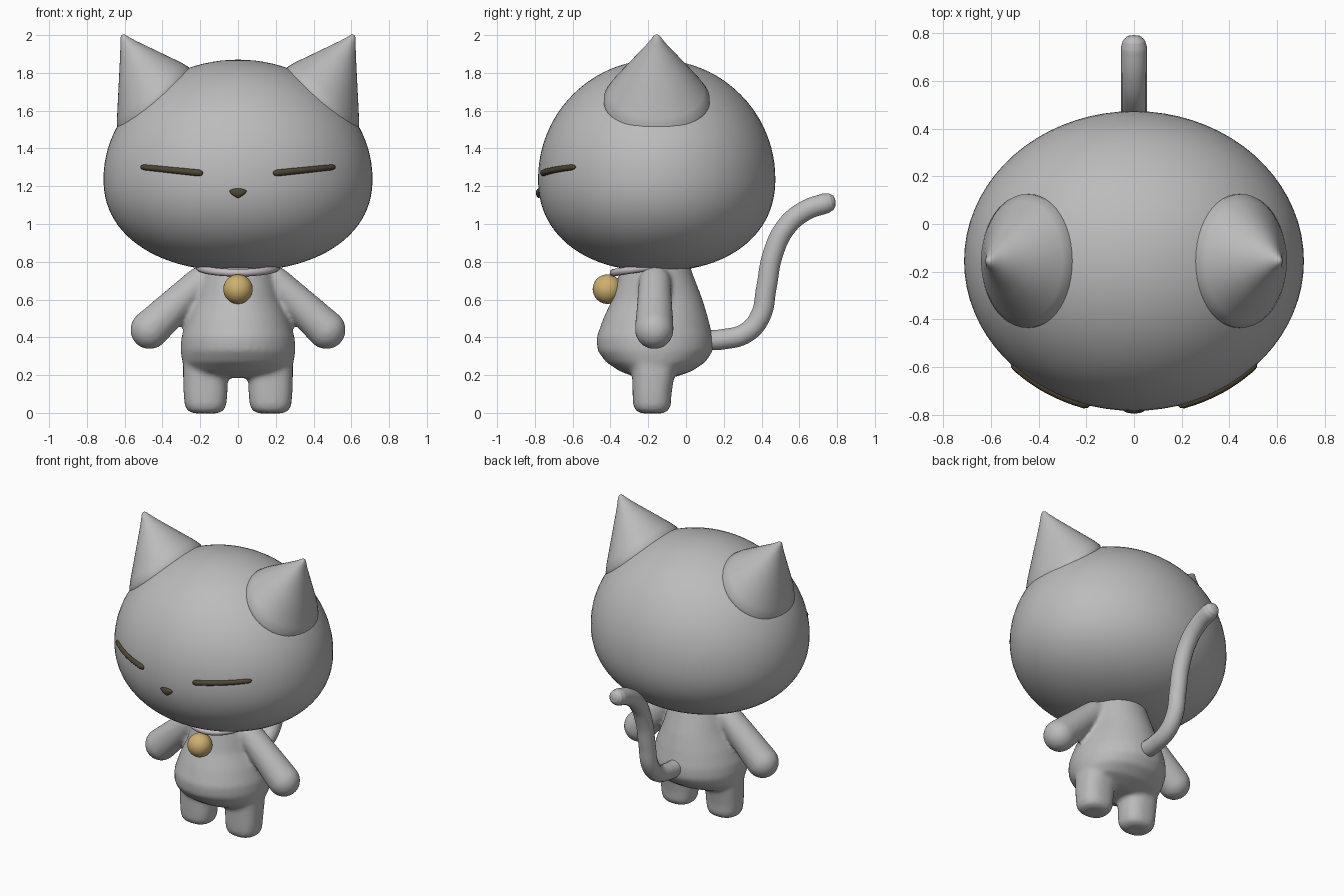
import bpy, bmesh, math
from mathutils import Vector, Matrix

if "Cube" in bpy.data.objects:
    bpy.data.objects.remove(bpy.data.objects["Cube"])

MID_Y = -0.155


def material(name, rgb):
    m = bpy.data.materials.new(name)
    m.use_nodes = True
    m.diffuse_color = (*rgb, 1)
    m.node_tree.nodes["Principled BSDF"].inputs["Base Color"].default_value = (*rgb, 1)
    return m


grey = material("soft grey", (0.5, 0.5, 0.5))
pale = material("pale collar", (0.56, 0.51, 0.55))
gold = material("gold", (0.62, 0.43, 0.16))
brown = material("dark brown", (0.075, 0.058, 0.035))


def finish(bm, name, mat):
    bmesh.ops.recalc_face_normals(bm, faces=bm.faces)
    for f in bm.faces:
        f.smooth = True
    me = bpy.data.meshes.new(name)
    bm.to_mesh(me)
    bm.free()
    ob = bpy.data.objects.new(name, me)
    me.materials.append(mat)
    bpy.context.collection.objects.link(ob)
    return ob


def loft(bm, rings, n=40, power=2.0):
    """Skin rings given as (centre, u axis, v axis); power squares the section."""
    loops = []
    for c, u, v in rings:
        loop = []
        for i in range(n):
            a = math.tau * i / n
            cu, sv = math.cos(a), math.sin(a)
            e = 2 / power
            loop.append(bm.verts.new(Vector(c)
                        + Vector(u) * math.copysign(abs(cu) ** e, cu)
                        + Vector(v) * math.copysign(abs(sv) ** e, sv)))
        loops.append(loop)
    for a, b in zip(loops, loops[1:]):
        for i in range(n):
            j = (i + 1) % n
            bm.faces.new((a[i], a[j], b[j], b[i]))
    bm.faces.new(loops[0])
    bm.faces.new(loops[-1])


def upright(rows):
    """Rows of z, centre x, centre y, half width, half depth."""
    return [((x, y, z), (w, 0, 0), (0, d, 0)) for z, x, y, w, d in rows]


def ball(bm, centre, size):
    m = Matrix.Translation(centre) @ Matrix.Diagonal((*size, 1))
    return bmesh.ops.create_uvsphere(bm, u_segments=32, v_segments=20, radius=1, matrix=m)["verts"]


def tube(name, points, depth, mat):
    """Round tube through (x, y, z, relative radius) points."""
    cu = bpy.data.curves.new(name, "CURVE")
    cu.dimensions = "3D"
    cu.bevel_depth = depth
    cu.bevel_resolution = 5
    cu.use_fill_caps = True
    sp = cu.splines.new("BEZIER")
    sp.resolution_u = 8
    sp.bezier_points.add(len(points) - 1)
    for bp, (x, y, z, r) in zip(sp.bezier_points, points):
        bp.co = (x, y, z)
        bp.radius = r
        bp.handle_left_type = bp.handle_right_type = "AUTO"
    cu.materials.append(mat)
    ob = bpy.data.objects.new(name, cu)
    bpy.context.collection.objects.link(ob)
    return ob


# Head: egg with a round crown and a fuller jaw
HEAD_Z, CROWN, JAW, HEAD_W, HEAD_D = 1.24, 0.63, 0.49, 0.712, 0.628


def head_radius(z):
    h = z - HEAD_Z
    if h > 0:
        return math.sqrt(max(0, 1 - (h / CROWN) ** 2))
    return max(0, 1 - (-h / JAW) ** 2.2) ** (1 / 2.2)


def face_y(x, z):
    return MID_Y - HEAD_D * math.sqrt(max(0, head_radius(z) ** 2 - (x / HEAD_W) ** 2))


bm = bmesh.new()
rows = []
for i in range(49):
    a = math.pi * (i / 48 - 0.5)
    z = HEAD_Z + math.sin(a) * (CROWN if a > 0 else JAW)
    r = max(head_radius(z), 0.002)
    rows.append((z, 0, MID_Y, HEAD_W * r, HEAD_D * r))
loft(bm, upright(rows), 72)
finish(bm, "head", grey)

# Ears: leaning cones with rounded tips
for side, label in ((1, "left"), (-1, "right")):
    base, tip = Vector((0.45 * side, MID_Y, 1.665)), Vector((0.615 * side, MID_Y, 2.0))
    rings = []
    for t, s in ((-0.15, 1.0), (0, 1.0), (0.12, 0.9), (0.5, 0.52), (0.8, 0.22),
                 (0.92, 0.11), (0.97, 0.07), (0.995, 0.03), (1.0, 0.004)):
        rings.append((base.lerp(tip, t), (0.19 * s * side, 0, -0.165 * s), (0, 0.28 * s, 0)))
    bm = bmesh.new()
    loft(bm, rings, 48)
    finish(bm, label + "_ear", grey)

# Body: pear torso, arms and legs fused into one soft skin
bm = bmesh.new()
loft(bm, upright([
    (0.82, 0, -0.16, 0.17, 0.17), (0.75, 0, -0.16, 0.19, 0.19),
    (0.6, 0, -0.152, 0.225, 0.24), (0.5, 0, -0.16, 0.268, 0.278),
    (0.4, 0, -0.166, 0.3, 0.308), (0.33, 0, -0.163, 0.305, 0.306),
    (0.27, 0, -0.16, 0.295, 0.265), (0.22, 0, -0.16, 0.27, 0.19),
    (0.185, 0, -0.165, 0.2, 0.09)]))
for side in (1, -1):
    loft(bm, upright([
        (0.3, 0.175 * side, -0.17, 0.115, 0.12), (0.2, 0.173 * side, -0.173, 0.118, 0.112),
        (0.1, 0.172 * side, -0.18, 0.116, 0.103), (0.04, 0.172 * side, -0.18, 0.11, 0.1),
        (0.01, 0.172 * side, -0.18, 0.095, 0.085), (-0.003, 0.172 * side, -0.18, 0.06, 0.055)]),
        power=2.5)
    arm = bmesh.new()
    ball(arm, (0.2 * side, -0.165, 0.695), (0.08, 0.085, 0.08))
    ball(arm, (0.468 * side, -0.168, 0.44), (0.103, 0.103, 0.103))
    hull = bmesh.ops.convex_hull(arm, input=arm.verts)
    inner = [v for v in hull["geom_interior"] if isinstance(v, bmesh.types.BMVert)]
    bmesh.ops.delete(arm, geom=inner, context="VERTS")
    loose = [f for f in arm.faces if not f.is_valid]
    me = bpy.data.meshes.new("arm_part")
    arm.to_mesh(me)
    arm.free()
    bm.from_mesh(me)
    bpy.data.meshes.remove(me)
body = finish(bm, "body", grey)
skin = body.modifiers.new("Fuse", "REMESH")
skin.mode = "VOXEL"
skin.voxel_size = 0.014
skin.use_smooth_shade = True
soft = body.modifiers.new("Soften", "SMOOTH")
soft.factor = 0.5
soft.iterations = 8

# Tail: S curve with a blunt tip
path = [(0.08, 0.385, 1), (0.2, 0.39, 1), (0.32, 0.425, 1), (0.395, 0.515, 1),
        (0.425, 0.66, 1), (0.46, 0.84, 1), (0.53, 0.985, 1), (0.63, 1.07, 1),
        (0.74, 1.11, 1), (0.768, 1.118, 0.85), (0.785, 1.122, 0.55), (0.791, 1.123, 0.1)]
tube("tail", [(0, y, z, r) for y, z, r in path], 0.055, grey)

# Collar: thin band, tilted up into the head at the back
bpy.ops.mesh.primitive_torus_add(major_segments=56, minor_segments=14, major_radius=0.205,
                                 minor_radius=0.02, location=(0, -0.175, 0.775),
                                 rotation=(math.radians(9), 0, 0))
collar = bpy.context.object
collar.name = "collar"
collar.scale.y = 1.03
collar.data.materials.append(pale)
bpy.ops.object.shade_smooth()

# Bell
bm = bmesh.new()
ball(bm, (0, -0.416, 0.655), (0.078, 0.078, 0.078))
finish(bm, "bell", gold)

# Closed eyes: slim strokes following the face
for side, label in ((1, "left"), (-1, "right")):
    stroke = []
    for t, r in ((0, 0.15), (0.02, 0.7), (0.07, 1), (0.35, 0.95), (0.65, 0.9),
                 (0.94, 0.85), (0.98, 0.6), (1, 0.15)):
        x, z = 0.185 + 0.33 * t, 1.268 + 0.034 * t
        stroke.append((x * side, face_y(x, z), z, r))
    tube(label + "_eye", stroke, 0.018, brown)

# Nose: small rounded triangle pointing down
bm = bmesh.new()
for v in ball(bm, (0, 0, 0), (1, 1, 1)):
    v.co = (v.co.x * 0.04 * (1 + 0.55 * v.co.z), v.co.y * 0.014, v.co.z * 0.025)
bmesh.ops.translate(bm, verts=bm.verts, vec=(0, face_y(0, 1.163) - 0.002, 1.163))
finish(bm, "nose", brown)
